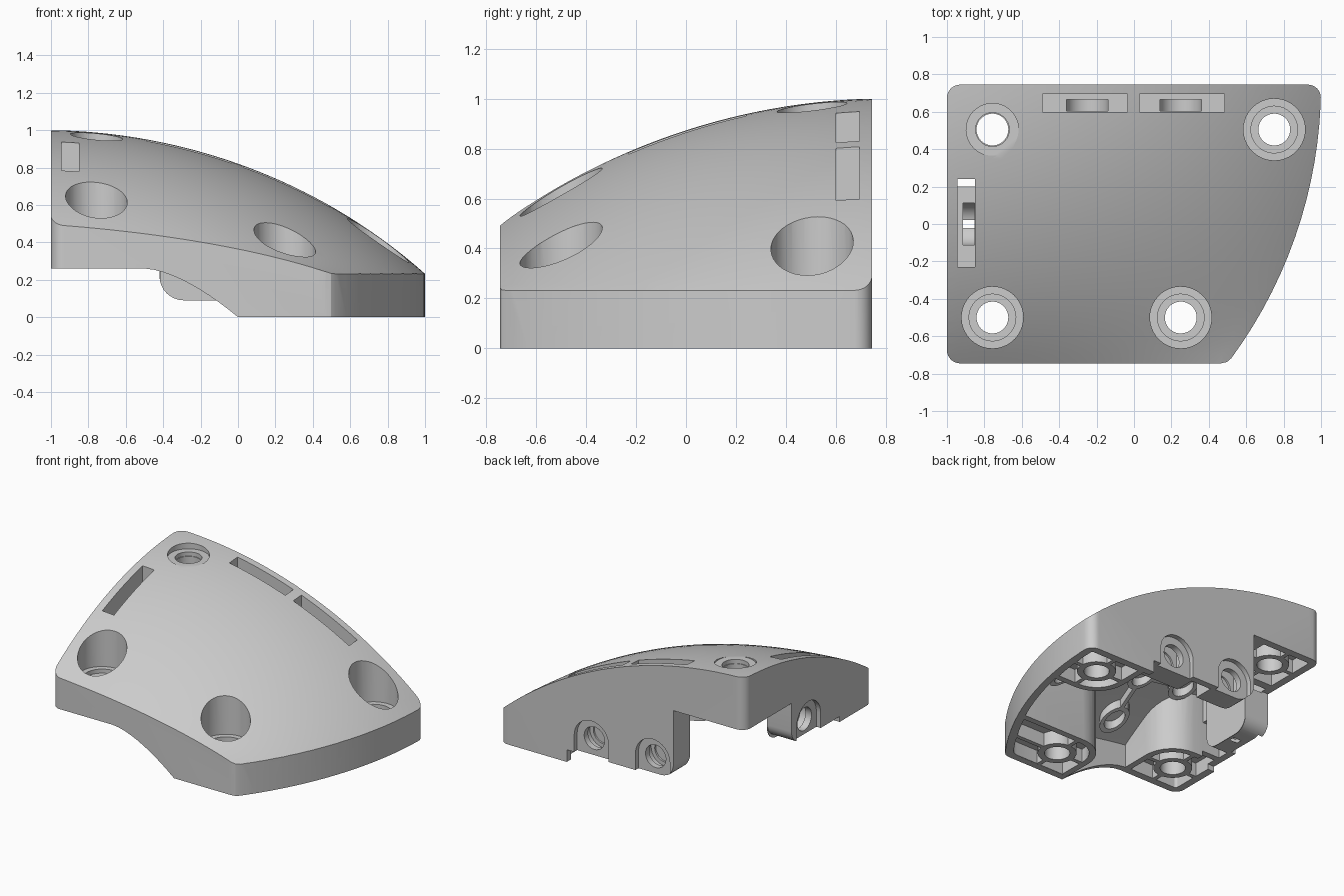
import bpy, bmesh, math
from mathutils import Matrix, Vector

if "Cube" in bpy.data.objects:
    bpy.data.objects.remove(bpy.data.objects["Cube"])

R_OUT, CX, CY = 2.47, -1.47, 0.745


def add(name, bm):
    bmesh.ops.recalc_face_normals(bm, faces=bm.faces[:])
    me = bpy.data.meshes.new(name)
    bm.to_mesh(me)
    bm.free()
    ob = bpy.data.objects.new(name, me)
    bpy.context.collection.objects.link(ob)
    return ob


def prism(pts, z0, z1, corners=(), r=0.07, axis='Z'):
    """Extruded outline with some rounded corners, along X, Y or Z."""
    bm = bmesh.new()
    lo = [bm.verts.new((x, y, z0)) for x, y in pts]
    hi = [bm.verts.new((x, y, z1)) for x, y in pts]
    n = len(pts)
    bm.faces.new(lo)
    bm.faces.new(hi)
    for i in range(n):
        bm.faces.new((lo[i], lo[(i + 1) % n], hi[(i + 1) % n], hi[i]))
    bmesh.ops.recalc_face_normals(bm, faces=bm.faces[:])
    edges = [bm.edges.get((lo[i], hi[i])) for i in corners]
    if edges:
        bmesh.ops.bevel(bm, geom=edges, offset=r, segments=8, profile=0.5, affect='EDGES')
    if axis != 'Z':
        m = Matrix.Rotation(math.pi / 2, 4, 'X')
        if axis == 'X':
            m = Matrix.Rotation(math.pi / 2, 4, 'Z') @ m
        bmesh.ops.transform(bm, matrix=m, verts=bm.verts[:])
    return add("panel_part", bm)


def along_y(pts, y0, y1, corners=(), r=0.07):
    return prism(pts, -y1, -y0, corners, r, 'Y')


def rect(x0, x1, y0, y1):
    return [(x0, y0), (x1, y0), (x1, y1), (x0, y1)]


def circle(x, y, r, n=40):
    return [(x + r * math.cos(2 * math.pi * i / n + .03),
             y + r * math.sin(2 * math.pi * i / n + .03)) for i in range(n)]


def arch(x, z, r, end, s=1):
    return [(x + r, end)] + [(x + r * math.cos(math.pi * i / 16), z + s * r * math.sin(math.pi * i / 16))
                             for i in range(17)] + [(x - r, end)]


def outline(inset, z0, z1):
    i, r = inset, R_OUT - inset
    y0, y1 = -0.745 + i, 0.745 - i
    a0, a1 = math.asin((y0 - CY) / r), math.asin((y1 - CY) / r)
    arc = [Vector((CX + r * math.cos(a), CY + r * math.sin(a)))
           for a in [a0] + [a0 + .014 + (a1 - a0 - .014) * k / 15 for k in range(16)]]
    start = arc[0] - Vector((.035, 0))
    arc[0] = arc[0] * .5 + (start + arc[1]) * .25
    return prism([(-1 + i, y1), (-1 + i, y0), start] + arc, z0, z1, (0, 1, 19), max(.02, .07 - i))


def top_z(x, y):
    d = 0.745 - y
    left = 1 - (2.6 - math.sqrt(2.6 ** 2 - d * d)) - 0.024 * d
    right = CX + math.sqrt(R_OUT ** 2 - d * d)
    u = min(1.4, (x + 1) / (right + 1))
    z = left - (left - 0.232) * (2.98 - math.sqrt(2.98 ** 2 - 4 * u * u)) / 0.771
    return z - max(0, u * (1 - u)) * (.03 + .05 * d)


def dome(offset):
    """Solid under the curved top, oversize at the sides."""
    bm = bmesh.new()
    bmesh.ops.create_grid(bm, x_segments=36, y_segments=28, size=1)
    for v in bm.verts:
        v.co.x *= 1.06
        v.co.y *= 0.81
        v.co.z = top_z(v.co.x, v.co.y) + offset
    bmesh.ops.triangulate(bm, faces=bm.faces[:])
    ext = bmesh.ops.extrude_face_region(bm, geom=bm.faces[:])
    for g in ext['geom']:
        if isinstance(g, bmesh.types.BMVert):
            g.co.z = -2
    return add("panel_part", bm)


def boolean(ob, tool, op='DIFFERENCE'):
    m = ob.modifiers.new("b", 'BOOLEAN')
    m.object, m.operation = tool, op
    for solver in ('MANIFOLD', 'EXACT'):
        m.solver = solver
        if solver == 'EXACT':
            m.use_hole_tolerant = True
        dg = bpy.context.evaluated_depsgraph_get()
        me = bpy.data.meshes.new_from_object(ob.evaluated_get(dg))
        if len(me.vertices) not in (0, len(ob.data.vertices)):
            break
    ob.modifiers.clear()
    ob.data = me
    bpy.data.objects.remove(tool)
    return ob


# Thin outer shell
panel = boolean(outline(0, 0, 1.3), dome(0), 'INTERSECT')
boolean(panel, boolean(outline(.05, -.5, 1.3), dome(-.05), 'INTERSECT'))

# Corner posts: centre x, y, outward signs, underside height, counterbore floor, radii
posts = [(.75, .505, 1, 1, 0, .21, .165, .125), (.25, -.5, 1, -1, 0, .22, .165, .125),
         (-.757, -.5, -1, -1, .26, .45, .165, .125), (-.757, .505, -1, 1, .61, .945, .14, .09)]


def post_shape(p, r, z0, z1):
    x, y, sx, sy = p[:4]
    pts = [(x - sx * r, y - sy * r), (x + sx * .6, y - sy * r), (x + sx * .6, y + sy * .6), (x - sx * r, y + sy * .6)]
    return prism(pts, z0, z1, (0,), r * .9)


features = [post_shape(p, .25, -.05 - .01 * k, 1.3 + .01 * k) for k, p in enumerate(posts)]

# Side lugs and slot housings
for x in (-.25, .25):
    features.append(along_y(rect(x - .168, x + .168, .04, .8), .551, .9))
features += [prism(rect(-.53, -.01, .56, .91), .56, 1.22), prism(rect(.005, .527, .565, .92), .3, 1.23),
             prism(rect(-.2, .2, .275, .9), -1.2, -.8, (0, 1), .1, 'X'),
             prism(rect(-1.21, -.81, -.27, .28), .52, 1.24)]

# Ring and spoke ribs under the ceiling
rings = [(-.25, -.5), (-.57, -.17), (-.2, -.15), (.17, -.13), (-.4, .17), (-.02, .18),
         (.36, .2), (.15, .47), (-.27, .46), (.5, -.12)]
ribs = prism(circle(*rings[0], .1, 24), .1, 1.2)
for k, p in enumerate(rings):
    if k:
        boolean(ribs, prism(circle(*p, .1, 24), .1, 1.2 + .001 * k), 'UNION')
    for j, q in enumerate(rings[:k]):
        dx, dy = q[0] - p[0], q[1] - p[1]
        L = math.hypot(dx, dy)
        if L < .44:
            nx, ny = -dy / L * .015, dx / L * .015
            bar = [(p[0] + nx, p[1] + ny), (p[0] - nx, p[1] - ny), (q[0] - nx, q[1] - ny), (q[0] + nx, q[1] + ny)]
            boolean(ribs, prism(bar, .09 - .001 * j, 1.21 + .0013 * (k + j)), 'UNION')
for p in rings:
    boolean(ribs, prism(circle(*p, .07, 24), -.2, 1.6))
boolean(ribs, dome(-.11))

for f in features + [ribs]:
    boolean(f, outline(.025, .0005, 1.6), 'INTERSECT')
    boolean(f, dome(-.02), 'INTERSECT')
    boolean(panel, f, 'UNION')

# Stepped underside: back left notch, front arch, left wall
cuts = [along_y([(-1.1, -.2), (-1.1, .61), (-.42, .61), (-.42, .09), (.45, .09), (.45, -.2)], .2, .85, (3,), .13)]
curve = [(-.5 + .5 * t, .26 - .26 * t ** 1.6) for t in [i / 10 for i in range(11)]]
cuts.append(along_y([(-1.1, -.2), (-1.1, .26)] + curve + [(.003, -.2)], -.85, .2203))
cuts.append(prism([(-.36, .1), (-.36, .3), (.2, .3), (.2, .61), (.23, .61), (.23, .1)],
                  -1.2, -.805, (2,), .1, 'X'))

# Screw holes, counterbores and the hollow corner undersides
for x, y, sx, sy, z0, floor, r, r2 in posts:
    pocket = boolean(post_shape((x, y, sx, sy), .205, z0 - .2, z0 + .1), outline(.055, -1, 2), 'INTERSECT')
    boolean(pocket, prism(circle(x, y, .13), -1, 2))
    for a in (0, 1):
        w, h = (.6, .015) if a else (.015, .6)
        boolean(pocket, prism(rect(x - w, x + w, y - h, y + h), -1, 2))
    cuts += [pocket, prism(circle(x, y, r), floor, 2), prism(circle(x, y, r2), floor - .03, 1.9),
             prism(circle(x, y, .085), -.5, 1.8)]

# Lug holes with arched recesses, top slots and the nut traps in them
for x in (-.25, .25):
    cuts += [along_y(arch(x, .215, .14, -.2), .71, .9), along_y(circle(x, .215, .083), .59, .95),
             along_y(arch(x, .215, .112, 1.4, -1), .603, .665)]
cuts += [prism(arch(0, .41, .14, -.1), -1.2, -.965, axis='X'),
         prism(circle(0, .41, .083), -1.25, -.84, axis='X'),
         prism(arch(0, .41, .112, 1.4, -1), -.915, -.853, axis='X'),
         prism(rect(-.49, -.035, .6, .695), .62, 1.5), prism(rect(.03, .485, .6, .695), .36, 1.5),
         prism(rect(-.945, -.85, -.23, .24), .6, 1.5)]
for c in cuts:
    boolean(panel, c)

# Finish
panel.name = "curved_cover_panel"
bpy.context.view_layer.objects.active = panel
panel.select_set(True)
bpy.ops.object.shade_smooth_by_angle(angle=math.radians(25))
